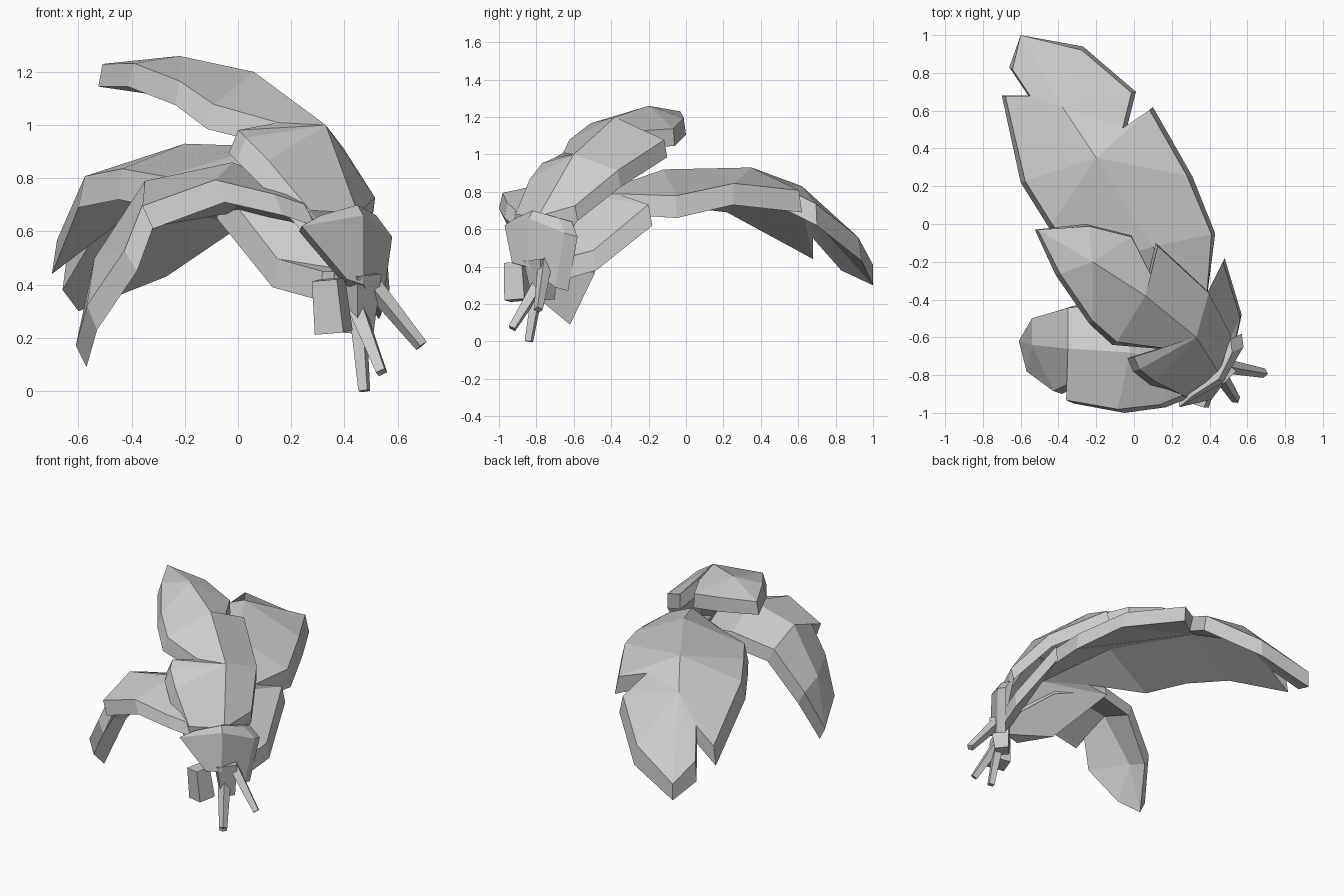
import bpy
import bmesh
from mathutils import Vector

cube = bpy.data.objects.get("Cube")
if cube:
    bpy.data.objects.remove(cube, do_unlink=True)


def make_material(name, colour):
    mat = bpy.data.materials.new(name)
    mat.use_nodes = True
    mat.diffuse_color = colour
    mat.node_tree.nodes["Principled BSDF"].inputs["Base Color"].default_value = colour
    return mat


GREY = make_material("plain grey", (.6, .6, .6, 1))


def add_object(name, bm):
    bmesh.ops.recalc_face_normals(bm, faces=bm.faces[:])
    mesh = bpy.data.meshes.new(name)
    bm.to_mesh(mesh)
    bm.free()
    mesh.materials.append(GREY)
    obj = bpy.data.objects.new(name, mesh)
    bpy.context.collection.objects.link(obj)


def leaf(name, ridge, left, right, drop, inset=.06):
    """Folded leaf: a ridge from base to tip and a lobed outline on each side.
    Every outline point names the ridge point that it hangs from.
    The underside is moved by the drop vector; the top outline is drawn in."""
    bm = bmesh.new()
    spine = [bm.verts.new(p) for p in ridge]
    tip = (len(spine) - 1, spine[-1])
    rim = []
    for outline, flip in ((left, True), (right, False)):
        edge = [(i, bm.verts.new(p)) for i, *p in outline] + [tip]
        rim += edge[:-1]
        for (i, a), (j, b) in zip(edge, edge[1:]):
            corners = list(dict.fromkeys([a, b, spine[j], spine[i]]))
            bm.faces.new(corners[::-1] if flip else corners)
    under = bmesh.ops.extrude_face_region(bm, geom=bm.faces[:],
                                          use_keep_orig=True)["geom"]
    bmesh.ops.translate(bm, vec=drop, verts=[
        g for g in under if isinstance(g, bmesh.types.BMVert)])
    for i, v in rim:
        v.co = v.co.lerp(spine[i].co, inset)
    add_object(name, bm)


def prong(name, start, end, wide, narrow):
    """Square tapered bar between two points."""
    start, end = Vector(start), Vector(end)
    axis = end - start
    bm = bmesh.new()
    bmesh.ops.create_cone(bm, cap_ends=True, segments=4, radius1=wide,
                          radius2=narrow, depth=axis.length)
    turn = axis.to_track_quat("Z", "Y").to_matrix()
    for v in bm.verts:
        v.co = turn @ v.co + (start + end) / 2
    add_object(name, bm)


# Large leaf arching to the back
leaf("back_leaf",
     ridge=[(.44, -.74, .45), (.32, -.52, .78), (.1, -.12, .92),
            (-.2, .35, .93), (-.38, .62, .83), (-.6, 1, .41)],
     left=[(0, .31, -.78, .45), (0, .13, -.64, .5), (1, -.08, -.36, .76),
           (1, .06, -.38, .79), (2, -.3, -.24, .8), (3, -.45, -.02, .83),
           (3, -.6, .22, .8), (4, -.7, .68, .55), (4, -.56, .68, .66),
           (4, -.66, .83, .49)],
     right=[(0, .54, -.62, .45), (0, .57, -.48, .49), (1, .48, -.18, .73),
            (1, .39, -.36, .79), (2, .43, -.05, .77), (3, .31, .25, .84),
            (3, .1, .62, .8), (4, -.04, .5, .83), (4, .01, .7, .73),
            (4, -.27, .94, .54)],
     drop=(0, 0, -.11))

# Highest leaf, rising from the base and curling over
leaf("top_leaf",
     ridge=[(.42, -.76, .5), (.45, -.79, .67), (.33, -.6, 1),
            (.06, -.38, 1.2), (-.22, -.2, 1.26), (-.51, -.03, 1.23)],
     left=[(0, .36, -.86, .55), (1, .26, -.92, .68), (2, .1, -.85, .86),
           (2, .01, -.78, .95), (2, -.02, -.71, .98), (2, .14, -.66, 1.01),
           (3, -.1, -.64, 1.07), (4, -.22, -.53, 1.16), (4, -.4, -.27, 1.23)],
     right=[(0, .48, -.7, .55), (1, .52, -.58, .73), (2, .4, -.35, .91),
            (3, .13, -.1, 1.07), (3, .09, -.26, 1.12), (4, .0, -.06, 1.13),
            (4, -.24, 0, 1.19)],
     drop=(-.015, 0, -.085))

# Side leaf drooping beside the front
leaf("side_leaf",
     ridge=[(.42, -.8, .48), (.25, -.74, .74), (-.02, -.68, .86),
            (-.35, -.66, .79), (-.54, -.64, .5), (-.61, -.62, .17)],
     left=[(0, .36, -.9, .5), (1, .25, -.92, .7), (1, .13, -.97, .74),
           (2, -.09, -1, .79), (3, -.36, -.95, .69), (3, -.35, -.86, .72),
           (4, -.42, -.9, .53), (4, -.57, -.79, .31)],
     right=[(0, .42, -.66, .5), (1, .2, -.5, .68), (2, -.06, -.4, .75),
            (3, -.35, -.43, .7), (4, -.54, -.49, .44)],
     drop=(.04, 0, -.08))

# Sheath wrapped around the base of the leaves
leaf("sheath",
     ridge=[(.47, -.85, .4), (.47, -.84, .66), (.45, -.82, .7)],
     left=[(0, .41, -.93, .42), (1, .24, -.97, .62), (1, .31, -.91, .66)],
     right=[(0, .54, -.7, .29), (1, .58, -.65, .58), (1, .52, -.68, .66)],
     drop=(-.01, .07, -.02), inset=0)

# Stub and thin prongs below the base
prong("stub", (.36, -.9, .22), (.34, -.91, .42), .08, .07)
prong("crown", (.45, -.76, .22), (.45, -.78, .44), .06, .09)
for name, start, end in (
        ("middle_prong", (.44, -.77, .42), (.475, -.84, 0)),
        ("front_prong", (.45, -.79, .3), (.54, -.93, .07)),
        ("outer_prong", (.47, -.75, .44), (.69, -.79, .17))):
    prong(name, start, end, .04, .025)
